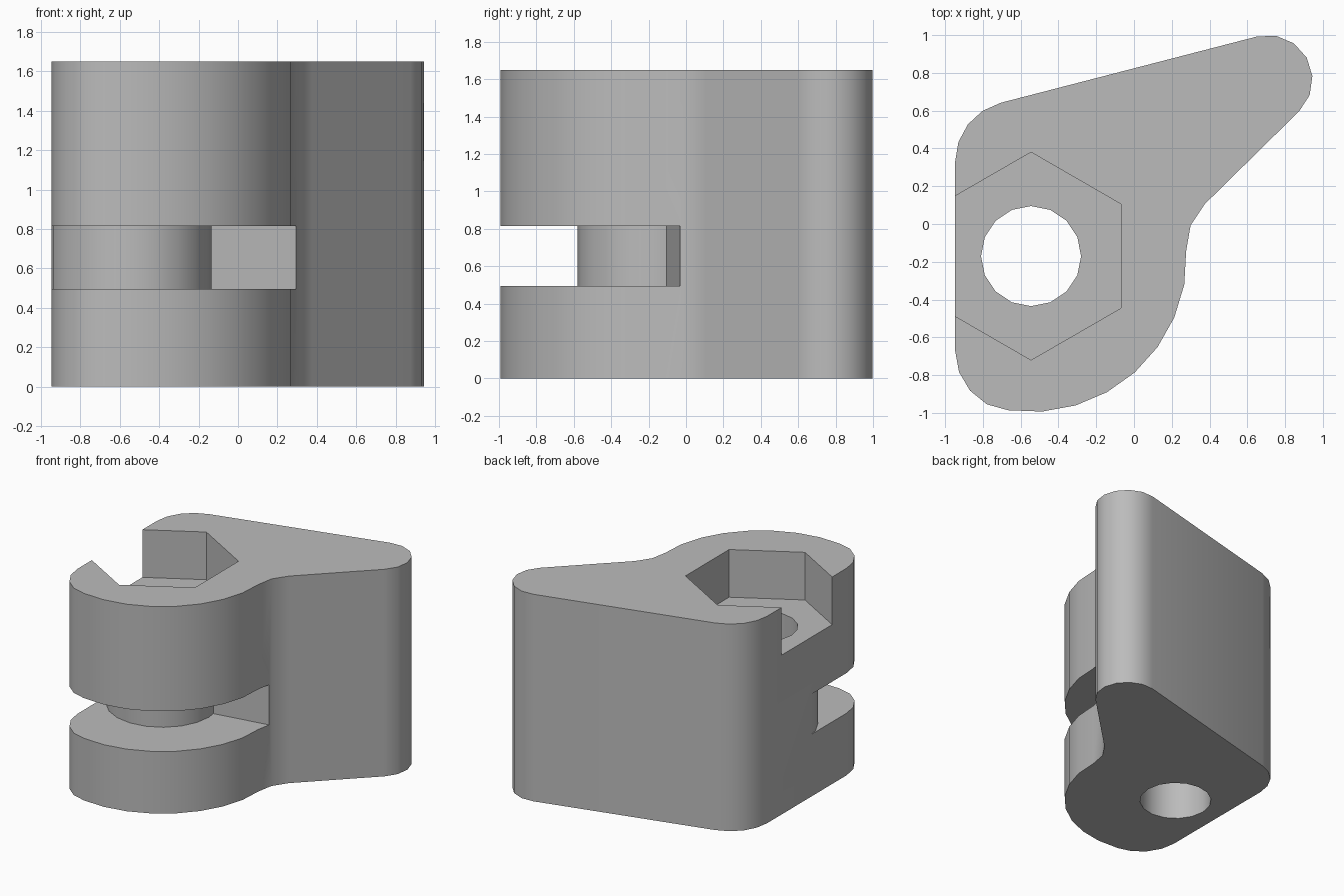
import bpy
import bmesh
from math import radians, cos, sin

default = bpy.data.objects.get("Cube")
if default:
    bpy.data.objects.remove(default, do_unlink=True)

HEIGHT = 1.65
AXIS = (-0.545, -0.17)          # bolt axis
SLOT = (0.495, 0.815)           # slot bottom and top
POCKET_FLOOR = 1.27

grey = bpy.data.materials.new("plain grey")
grey.use_nodes = True
colour = (0.5, 0.5, 0.5, 1)
grey.diffuse_color = colour
grey.node_tree.nodes["Principled BSDF"].inputs["Base Color"].default_value = colour


def arc(centre, radius, start, end, steps):
    """Points along an arc, angles in degrees."""
    angles = [radians(start + (end - start) * i / steps) for i in range(steps + 1)]
    return [(centre[0] + radius * cos(a), centre[1] + radius * sin(a)) for a in angles]


def ring(radius, sides, start=0):
    return arc(AXIS, radius, start, start + 360, sides)[:-1]


def prism(name, outline, bottom, top):
    """Extrude a flat outline between two heights."""
    bm = bmesh.new()
    base = bm.faces.new([bm.verts.new((x, y, bottom)) for x, y in outline])
    grown = bmesh.ops.extrude_face_region(bm, geom=[base])["geom"]
    verts = [v for v in grown if isinstance(v, bmesh.types.BMVert)]
    bmesh.ops.translate(bm, verts=verts, vec=(0, 0, top - bottom))
    bmesh.ops.recalc_face_normals(bm, faces=bm.faces)
    mesh = bpy.data.meshes.new(name)
    bm.to_mesh(mesh)
    bm.free()
    mesh.materials.append(grey)
    obj = bpy.data.objects.new(name, mesh)
    bpy.context.collection.objects.link(obj)
    return obj


def cut(target, cutter):
    """Subtract the cutter and discard it."""
    mod = target.modifiers.new("cut", 'BOOLEAN')
    mod.operation = 'DIFFERENCE'
    mod.solver = 'EXACT'
    mod.object = cutter
    bpy.context.view_layer.objects.active = target
    bpy.ops.object.modifier_apply(modifier=mod.name)
    bpy.data.objects.remove(cutter, do_unlink=True)


# Clamp body: rounded round head flowing into a tapering arm
outline = (
    arc((-0.622, -0.67), 0.325, 180, 261.5, 4)[:-1]
    + arc(AXIS, 0.825, -98.5, 2, 8)[:-1]
    + arc((0.606, -0.13), 0.33, 182, 134.4, 2)
    + arc((0.71, 0.765), 0.235, -45.6, 104.5, 6)
    + arc((-0.625, 0.33), 0.322, 104.5, 180, 4)
)
body = prism("clamp_body", outline, 0, HEIGHT)

# Slot across the front, leaving a round boss about the bolt axis
slot = prism("slot_cutter",
             [(-1.1, AXIS[1]), AXIS, (0.5, 0.003), (0.5, -1.1), (-1.1, -1.1)], *SLOT)
cut(slot, prism("boss_cutter", ring(0.41, 20), SLOT[0] - 0.1, SLOT[1] + 0.1))
cut(body, slot)

# Hexagonal nut pocket, open on the flat side, and the bolt hole
cut(body, prism("pocket_cutter", ring(0.55, 6, 90), POCKET_FLOOR, HEIGHT + 0.1))
cut(body, prism("hole_cutter", ring(0.265, 16), -0.1, HEIGHT + 0.1))

bpy.ops.object.select_all(action='DESELECT')
body.select_set(True)
bpy.context.view_layer.objects.active = body
bpy.ops.object.shade_smooth_by_angle(angle=radians(30))
